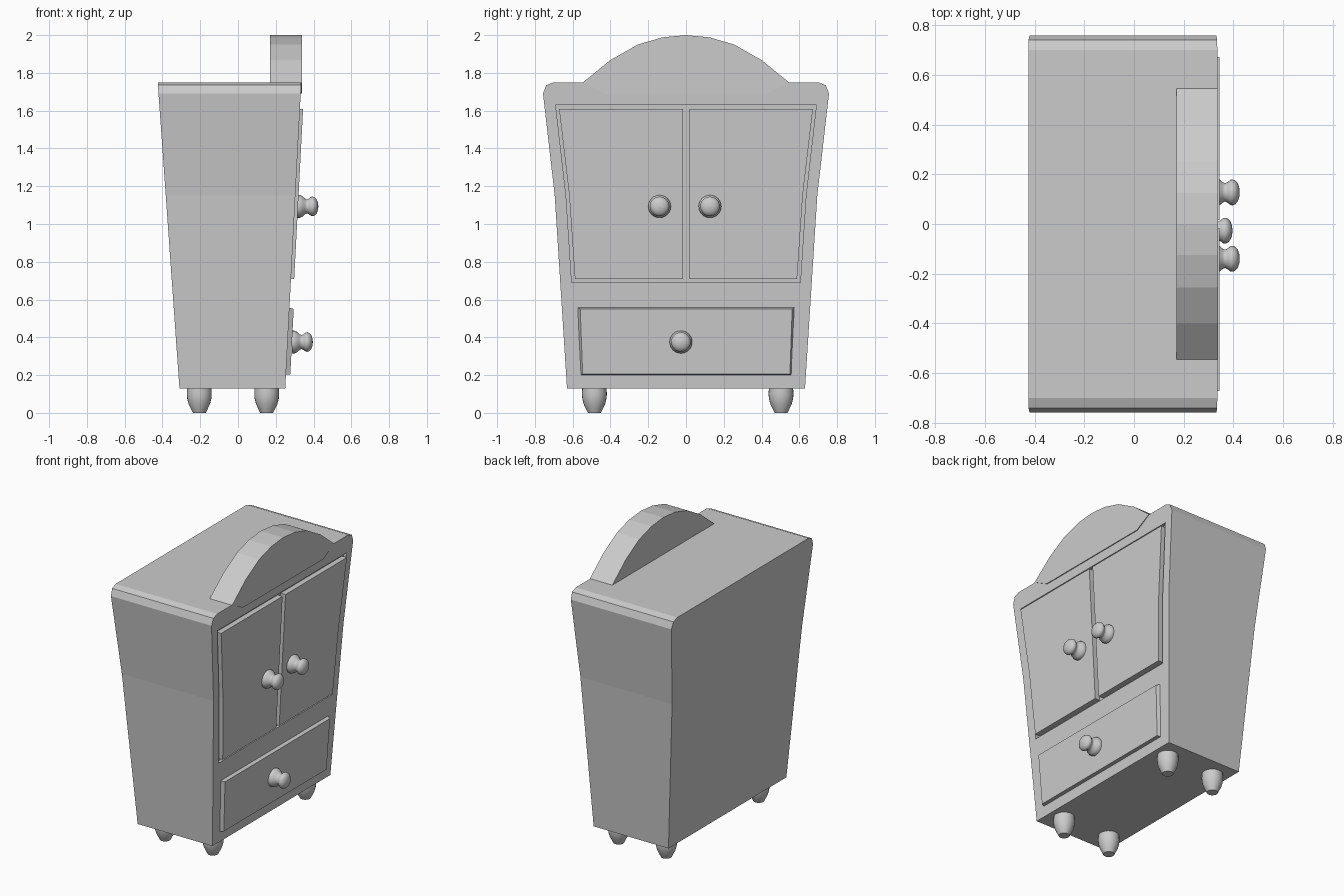
import bpy, bmesh, math
from mathutils import Vector, Matrix

if "Cube" in bpy.data.objects:
    bpy.data.objects.remove(bpy.data.objects["Cube"])


def front_x(z):
    # sloping front plane of the cabinet
    return 0.25 + 0.085 * (z - 0.13) / 1.62


def back_x(z):
    return -0.31 - 0.115 * (z - 0.13) / 1.62


def make_object(name, bm):
    bmesh.ops.recalc_face_normals(bm, faces=bm.faces)
    me = bpy.data.meshes.new(name)
    bm.to_mesh(me)
    bm.free()
    ob = bpy.data.objects.new(name, me)
    bpy.context.collection.objects.link(ob)
    return ob


def bridge(name, a, b):
    """Solid between two matching outlines."""
    bm = bmesh.new()
    va = [bm.verts.new(p) for p in a]
    vb = [bm.verts.new(p) for p in b]
    n = len(va)
    bm.faces.new(va)
    bm.faces.new(vb[::-1])
    for i in range(n):
        j = (i + 1) % n
        bm.faces.new((va[i], va[j], vb[j], vb[i]))
    return make_object(name, bm)


def on_front(outline, offset):
    return [(front_x(z) + offset, y, z) for y, z in outline]


def lathe(name, profile, matrix, steps=24):
    """Turned part, profile of (radius, height), smooth shaded."""
    bm = bmesh.new()
    rings = []
    for r, h in profile:
        rings.append([bm.verts.new((r * math.cos(2 * math.pi * k / steps),
                                    r * math.sin(2 * math.pi * k / steps), h))
                      for k in range(steps)])
    for a, b in zip(rings, rings[1:]):
        for k in range(steps):
            m = (k + 1) % steps
            bm.faces.new((a[k], a[m], b[m], b[k])).smooth = True
    bm.faces.new(rings[0][::-1])
    bm.faces.new(rings[-1])
    bm.transform(matrix)
    return make_object(name, bm)


# Cabinet body: flared side outline swept between back and front planes
half = [(0.63, 0.13), (0.695, 1.15), (0.757, 1.69), (0.74, 1.735), (0.70, 1.75)]
outline = half + [(-y, z) for y, z in reversed(half)]
body = bridge("cabinet_body", [(back_x(z), y, z) for y, z in outline],
              on_front(outline, 0))

# Shallow recess behind the doors
recess = [(-0.605, 0.69), (-0.635, 1.15), (-0.69, 1.63),
          (0.69, 1.63), (0.635, 1.15), (0.605, 0.69)]
cutter = bridge("door_recess_cutter", on_front(recess, -0.02), on_front(recess, 0.05))
cutter.hide_render = True
cutter.hide_set(True)
mod = body.modifiers.new("recess", 'BOOLEAN')
mod.operation = 'DIFFERENCE'
mod.solver = 'EXACT'
mod.object = cutter

# Doors
for name, s in (("left_door", -1), ("right_door", 1)):
    o = [(s * 0.016, 0.71), (s * 0.588, 0.71), (s * 0.618, 1.15),
         (s * 0.672, 1.61), (s * 0.016, 1.61)]
    bridge(name, on_front(o, -0.025), on_front(o, 0.017))

# Drawer front with sloping edges
base = [(-0.56, 0.20), (0.56, 0.20), (0.578, 0.56), (-0.578, 0.56)]
face = [(-0.547, 0.205), (0.55, 0.205), (0.562, 0.55), (-0.56, 0.55)]
bridge("drawer_front", on_front(base, -0.01), on_front(face, 0.023))

# Arched crest on top
arc = [(0.43, 1.69), (0.545, 1.75), (0.40, 1.868), (0.255, 1.95), (0.125, 1.988)]
crest = arc + [(0, 2.0)] + [(-y, z) for y, z in reversed(arc)]
bridge("arched_crest", [(0.17, y, z) for y, z in crest],
       [(0.338, y, z) for y, z in crest])

# Turned knobs
knob = [(0.06, -0.01), (0.06, 0.004), (0.054, 0.018), (0.041, 0.032),
        (0.037, 0.042), (0.042, 0.053), (0.051, 0.064), (0.052, 0.072),
        (0.048, 0.083), (0.037, 0.093), (0.02, 0.099), (0.004, 0.101)]
for name, x, y, z in (("left_door_knob", 0.324, -0.14, 1.093),
                      ("right_door_knob", 0.324, 0.127, 1.093),
                      ("drawer_knob", 0.295, -0.027, 0.375)):
    lathe(name, knob, Matrix.Translation((x, y, z)) @ Matrix.Rotation(math.pi / 2, 4, 'Y'))

# Turned feet
foot = [(0.034, 0), (0.044, 0.02), (0.056, 0.045), (0.064, 0.075),
        (0.066, 0.10), (0.064, 0.135)]
for fx, x in (("back", -0.205), ("front", 0.152)):
    for fy, y in (("left", -0.485), ("right", 0.503)):
        ob = lathe(f"{fx}_{fy}_foot", foot, Matrix.Translation((x, y, 0)))
        for p in ob.data.polygons:
            p.use_smooth = len(p.vertices) == 4
